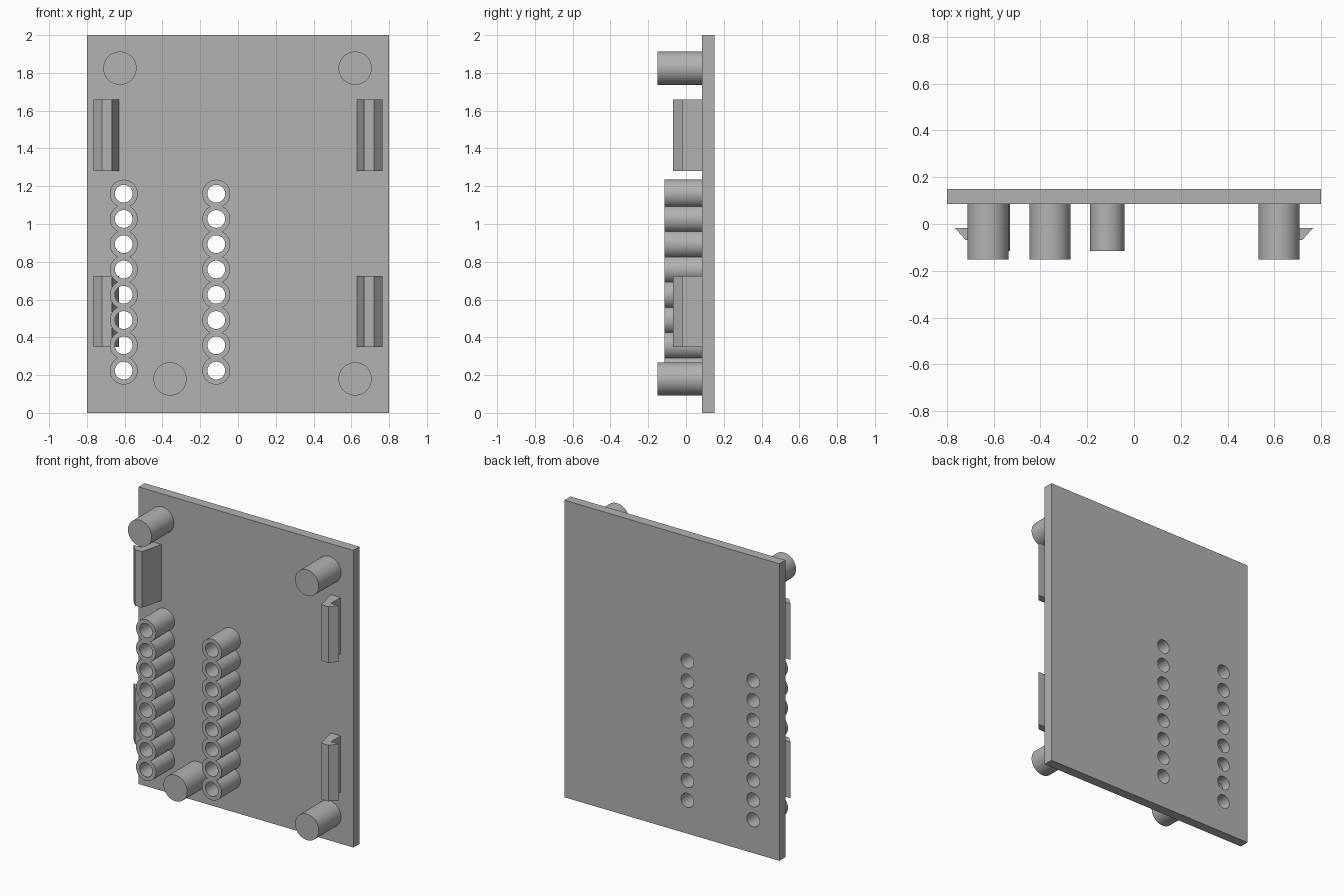
import bpy, bmesh, math
from mathutils import Matrix

if "Cube" in bpy.data.objects:
    bpy.data.objects.remove(bpy.data.objects["Cube"], do_unlink=True)

grey = bpy.data.materials.new("plain grey")
grey.use_nodes = True
grey.diffuse_color = (0.45, 0.45, 0.45, 1)
grey.node_tree.nodes["Principled BSDF"].inputs["Base Color"].default_value = grey.diffuse_color

FACE = 0.085            # front face of the board
BACK = 0.15
STEP = 0.1338           # socket spacing
TUBE_R, HOLE_R = 0.074, 0.047
ROWS = (-0.605, -0.115)
SOCKETS = [0.224 + i * STEP for i in range(8)]


def arc(x, z, r, start, end, n):
    return [(x + r * math.cos(start + (end - start) * i / n),
             z + r * math.sin(start + (end - start) * i / n)) for i in range(n + 1)]


def circle(x, z, r, n=48):
    return arc(x, z, r, 0, 2 * math.pi, n)[:-1]


def finish(name, mesh):
    """Clean the mesh, smooth its round sides and link it."""
    bm = bmesh.new()
    bm.from_mesh(mesh)
    bmesh.ops.remove_doubles(bm, verts=bm.verts, dist=0.0002)
    bmesh.ops.recalc_face_normals(bm, faces=bm.faces)
    bm.to_mesh(mesh)
    bm.free()
    mesh.materials.clear()
    mesh.materials.append(grey)
    obj = bpy.data.objects.new(name, mesh)
    bpy.context.collection.objects.link(obj)
    bpy.ops.object.select_all(action='DESELECT')
    obj.select_set(True)
    bpy.context.view_layer.objects.active = obj
    bpy.ops.object.shade_smooth_by_angle(angle=math.radians(30))
    return obj


def slab(name, loops, y0, y1):
    """Extrude x-z outlines (outer loop, then holes) from y0 to y1."""
    curve = bpy.data.curves.new(name + " outline", 'CURVE')
    curve.dimensions = '2D'
    curve.fill_mode = 'BOTH'
    curve.extrude = (y1 - y0) / 2
    for loop in loops:
        spline = curve.splines.new('POLY')
        spline.points.add(len(loop) - 1)
        for point, (x, z) in zip(spline.points, loop):
            point.co = (x, z, 0, 1)
        spline.use_cyclic_u = True
    temp = bpy.data.objects.new(name + " outline", curve)
    bpy.context.collection.objects.link(temp)
    graph = bpy.context.evaluated_depsgraph_get()
    mesh = bpy.data.meshes.new_from_object(temp.evaluated_get(graph))
    bpy.data.objects.remove(temp, do_unlink=True)
    bpy.data.curves.remove(curve)
    mesh.transform(Matrix.Translation((0, (y0 + y1) / 2, 0)) @ Matrix.Rotation(math.pi / 2, 4, 'X'))
    return finish(name, mesh)


def scallops(x):
    """Outline of a row of overlapping tubes, counter-clockwise."""
    a = math.acos(STEP / 2 / TUBE_R)
    gap = math.pi / 2 - a      # half sweep of each side arc
    last = len(SOCKETS) - 1
    pts = []
    for i, z in enumerate(SOCKETS):
        lo = -math.pi / 2 if i == 0 else -gap
        hi = math.pi / 2 if i == last else gap
        pts += arc(x, z, TUBE_R, lo, hi, 18)[:-1]
    for i in range(last, -1, -1):
        lo = math.pi / 2 if i == last else math.pi - gap
        hi = 1.5 * math.pi if i == 0 else math.pi + gap
        pts += arc(x, SOCKETS[i], TUBE_R, lo, hi, 18)[:-1]
    return pts


# Board with the socket holes running through it
holes = [circle(x, z, HOLE_R) for x in ROWS for z in SOCKETS]
slab("board", [[(-0.8, 0), (0.8, 0), (0.8, 2), (-0.8, 2)]] + holes, FACE, BACK)

# Two rows of joined tubes
for side, x in zip(("right", "middle"), ROWS):
    bores = [circle(x, z, HOLE_R) for z in SOCKETS]
    slab(f"socket_row_{side}", [scallops(x)] + bores, -0.115, FACE)

# Round standoff posts
posts = {"top_right": (-0.625, 1.825), "top_left": (0.62, 1.825),
         "bottom_right": (-0.36, 0.18), "bottom_left": (0.62, 0.18)}
for place, (x, z) in posts.items():
    slab(f"post_{place}", [circle(x, z, 0.088)], -0.152, FACE)

# Barbed clips: tapered stem with an outward hook, mirrored left and right
HOOK = [(0.63, FACE), (0.668, -0.068), (0.72, -0.068),
        (0.765, -0.018), (0.705, -0.018), (0.705, FACE)]
for level, z0 in (("lower", 0.348), ("upper", 1.28)):
    for side, s in (("left", 1), ("right", -1)):
        bm = bmesh.new()
        base = bm.faces.new([bm.verts.new((s * x, y, z0)) for x, y in HOOK])
        ext = bmesh.ops.extrude_face_region(bm, geom=[base], use_keep_orig=True)
        top = [v for v in ext["geom"] if isinstance(v, bmesh.types.BMVert)]
        bmesh.ops.translate(bm, verts=top, vec=(0, 0, 0.378))
        mesh = bpy.data.meshes.new(f"clip_{level}_{side}")
        bm.to_mesh(mesh)
        bm.free()
        finish(f"clip_{level}_{side}", mesh)
